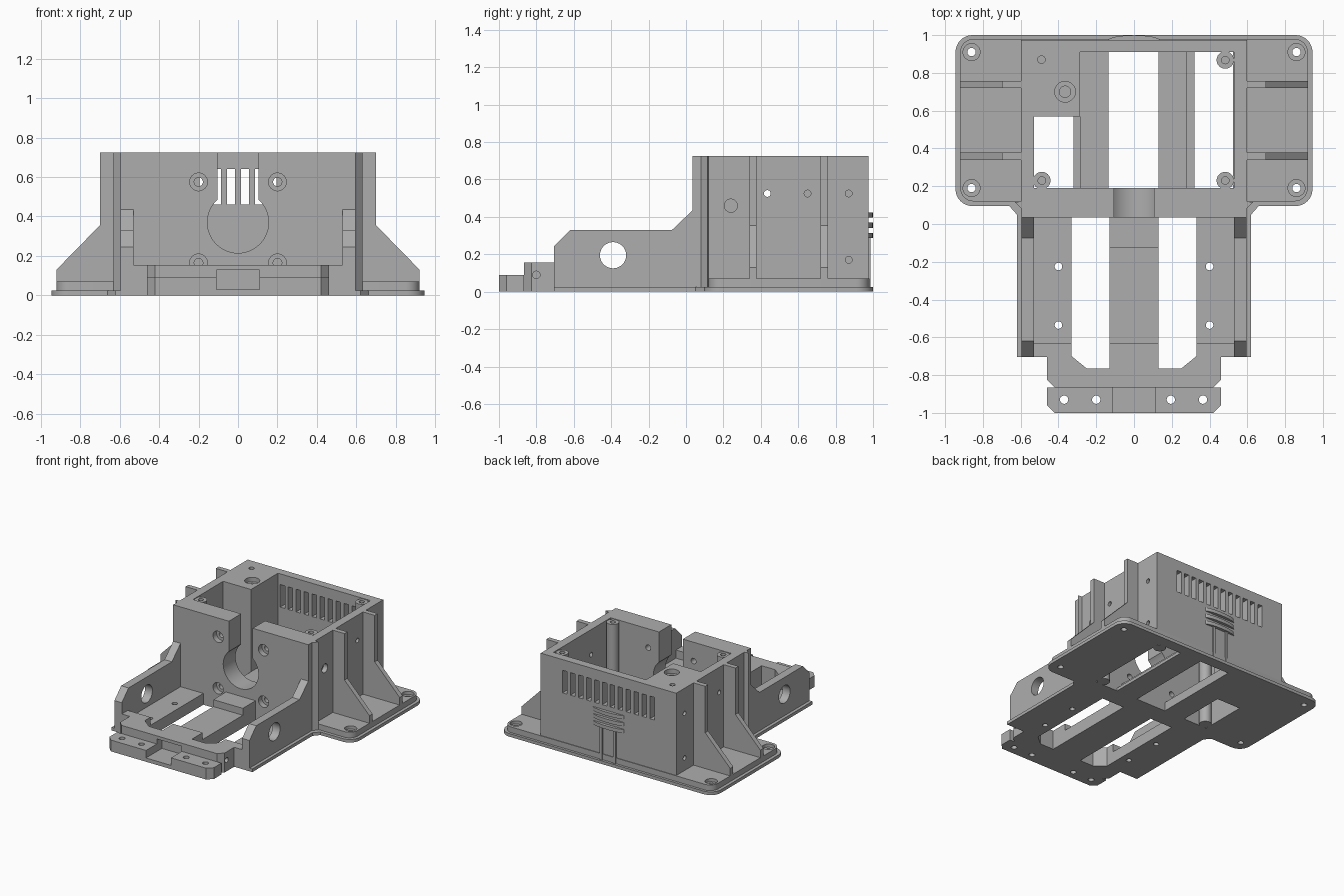
import bpy, bmesh, math
from mathutils import Vector

cube = bpy.data.objects.get("Cube")
if cube:
    bpy.data.objects.remove(cube, do_unlink=True)

grey = bpy.data.materials.new("plain grey")
grey.use_nodes = True
COLOUR = (0.42, 0.42, 0.42, 1)
grey.diffuse_color = COLOUR
grey.node_tree.nodes["Principled BSDF"].inputs["Base Color"].default_value = COLOUR


def prism(name, pts, lo, hi, axis="z"):
    """Extrude a 2D outline along an axis."""
    place = {"z": lambda u, v, w: (u, v, w), "x": lambda u, v, w: (w, u, v),
             "y": lambda u, v, w: (u, w, v)}[axis]
    bm = bmesh.new()
    rings = [[bm.verts.new(place(u, v, w)) for u, v in pts] for w in (lo, hi)]
    n = len(pts)
    bm.faces.new(rings[0])
    bm.faces.new(rings[1])
    for i in range(n):
        j = (i + 1) % n
        bm.faces.new((rings[0][i], rings[0][j], rings[1][j], rings[1][i]))
    bmesh.ops.recalc_face_normals(bm, faces=bm.faces)
    mesh = bpy.data.meshes.new(name)
    bm.to_mesh(mesh)
    bm.free()
    mesh.materials.append(grey)
    ob = bpy.data.objects.new(name, mesh)
    bpy.context.collection.objects.link(ob)
    return ob


def box(name, x0, x1, y0, y1, z0, z1):
    return prism(name, [(x0, y0), (x1, y0), (x1, y1), (x0, y1)], z0, z1)


def disc(name, u, v, r, lo, hi, axis="z", squash=1, n=32):
    ring = [math.tau * i / n for i in range(n)]
    return prism(name, [(u + r * math.cos(a), v + r * squash * math.sin(a)) for a in ring],
                 lo, hi, axis)


def rounded(corners, steps=8):
    """Outline whose corners (x, y, radius) are softened; one step gives a chamfer."""
    out = []
    for i, (x, y, r) in enumerate(corners):
        p = Vector((x, y))
        if not r:
            out.append((x, y))
            continue
        a, b = (p + (Vector(corners[k][:2]) - p).normalized() * r
                for k in (i - 1, (i + 1) % len(corners)))
        for s in range(steps + 1):
            t = s / steps
            # circular blend between the two tangent points
            q = p + (a - p) * (1 - math.sin(t * math.pi / 2)) + (b - p) * (1 - math.cos(t * math.pi / 2))
            out.append(tuple(q))
    return out


def mirrored(half):
    return half + [(-x, *rest) for x, *rest in reversed(half)]


def cut(ob, *cutters):
    for c in cutters:
        c.hide_render = True
        mod = ob.modifiers.new("cut", "BOOLEAN")
        mod.operation, mod.solver, mod.object = "DIFFERENCE", "EXACT", c
        bpy.context.view_layer.objects.active = ob
        bpy.ops.object.modifier_apply(modifier=mod.name)
        bpy.data.objects.remove(c, do_unlink=True)


def cavity():
    return box("cutter", -.53, .53, .19, .91, -.1, .9)


def corner_holes():
    return [disc("cutter", s * .86, y, .022, -.1, .2) for s in (-1, 1) for y in (.19, .91)]


def pad_holes():
    return [disc("cutter", s * .4, y, .02, -.1, .2) for s in (-1, 1) for y in (-.225, -.535)]


def front_openings():
    return [prism("cutter", [(s * .13, .035), (s * .33, .035), (s * .33, -.7), (s * .25, -.765),
                             (s * .13, -.765)], -.1, .3) for s in (-1, 1)]


# Base plate with its floor openings
plate = prism("base_plate", rounded(mirrored([
    (.62, -.705, 0), (.62, .05, 0), (.66, .095, 0), (.945, .095, .09), (.945, 1, .09)])), 0, .025)
cut(plate, box("cutter", -.53, -.32, .19, .57, -.1, .1),
    box("cutter", -.135, .13, .19, .91, -.1, .1),
    box("cutter", .32, .525, .19, .91, -.1, .1),
    *front_openings(), *corner_holes(), *pad_holes())

# Raised flange on the plate, with countersunk mounting holes
flange = prism("flange", rounded(mirrored([(.59, .12, 0), (.92, .12, .07), (.92, .98, .07)])), .025, .07)
cut(flange, cavity(), *corner_holes(),
    *[disc("cutter", s * .86, y, .045, .045, .2) for s in (-1, 1) for y in (.19, .91)])

# Main housing walls
housing = prism("housing", mirrored([(.595, .035), (.595, .08), (.63, .115), (.597, .12), (.597, .975)]),
                .025, .725)
cut(housing, cavity())
# Keyhole in the front wall
cut(housing, disc("cutter", 0, .37, .155, -.1, .19, "y", n=48),
    box("cutter", -.105, .105, -.1, .191, .4, .9))
# Screw holes with wide seats in the front wall
for s in (-1, 1):
    for z in (.165, .575):
        cut(housing, disc("cutter", s * .2, z, .045, -.1, .08, "y"),
            disc("cutter", s * .2, z, .022, -.1, .2, "y"))
# Row of vent slots in the rear wall
for i in range(12):
    x = -.385 + .07 * i
    cut(housing, box("cutter", x - .02, x + .02, .88, 1.1, .46, .64))
# Side wall holes
for y, z, r in ((.24, .46, .035), (.435, .525, .018), (.65, .525, .018), (.87, .525, .018), (.87, .17, .018)):
    depth = .56 if r > .03 or y > .6 else .5
    cut(housing, disc("cutter", y, z, r, depth, .8, "x"), disc("cutter", y, z, r, -.8, -depth, "x"))

# Solid block in the rear corner, with a ringed bore
block = box("corner_block", -.53, -.285, .57, .91, .025, .725)
cut(block, disc("cutter", -.365, .70, .055, .69, .9), disc("cutter", -.365, .70, .03, .4, .9),
    disc("cutter", -.49, .87, .02, .5, .9))

# Screw columns in the other corners
for x, y in ((.483, .868), (.483, .23), (-.488, .23)):
    column = disc("screw_column", x, y, .046, .0, .72, n=24)
    cut(column, disc("cutter", x, y, .02, .4, .9, n=20))

# Inner floor rails
box("inner_rail", -.285, -.135, .19, .91, .02, .07)
box("inner_rail", .13, .28, .19, .91, .02, .07)

for s in (-1, 1):
    # Gusset fins on the sides
    for y in (.34, .72):
        prism("gusset_fin", [(s * .59, .03), (s * .92, .03), (s * .92, .13), (s * .70, .355),
                             (s * .70, .725), (s * .59, .725)], y, y + .038, "y")
    # Side arms with a round window
    lo, hi = sorted((s * .53, s * .595))
    arm = prism("side_arm", [(-.705, .02), (-.705, .245), (-.62, .33), (-.075, .33), (.035, .435),
                             (.035, .02)], lo, hi, "x")
    cut(arm, disc("cutter", -.39, .195, .07, -.8, .8, "x", n=40))
    # Low pads inside the arms
    lo, hi = sorted((s * .33, s * .535))
    pad = box("arm_pad", lo, hi, -.64, .04, .02, .09)
    cut(pad, *[disc("cutter", s * .4, y, .02, -.1, .2) for y in (-.225, -.535)])

# Front cross wall and the lip ahead of it
wall = prism("front_cross_wall", mirrored([(.42, -.865), (.46, -.825), (.46, -.705), (.54, -.705),
                                           (.54, -.63)]), 0, .155)
cut(wall, *front_openings(), box("cutter", -.11, .11, -1.1, -.8, .03, .13),
    disc("cutter", -.8, .09, .02, .38, .6, "x"), disc("cutter", -.8, .09, .02, -.6, -.38, "x"))
lip = prism("front_lip", mirrored([(.42, -1), (.46, -.96), (.46, -.865)]), 0, .09)
cut(lip, box("cutter", -.11, .11, -1.1, -.8, .03, .2),
    *[disc("cutter", x, -.93, .022, -.1, .2) for x in (-.37, -.2, .195, .365)])

# Central rail between the front openings
box("centre_rail", -.13, .13, -.64, .04, 0, .1)
box("centre_rail_step", -.13, .13, -.125, .04, .1, .155)

# Ribbed cable guide on the rear wall
for z in (.30, .355, .41):
    disc("cable_rib", 0, .972, .137, z - .014, z + .014, squash=.2)
for x in (-.07, .05):
    box("cable_guide", x, x + .02, .97, .987, .025, .29)

# Smooth the round walls, keep the hard edges
for ob in bpy.context.scene.objects:
    ob.select_set(ob.type == "MESH")
bpy.ops.object.shade_smooth_by_angle(angle=math.radians(30))
